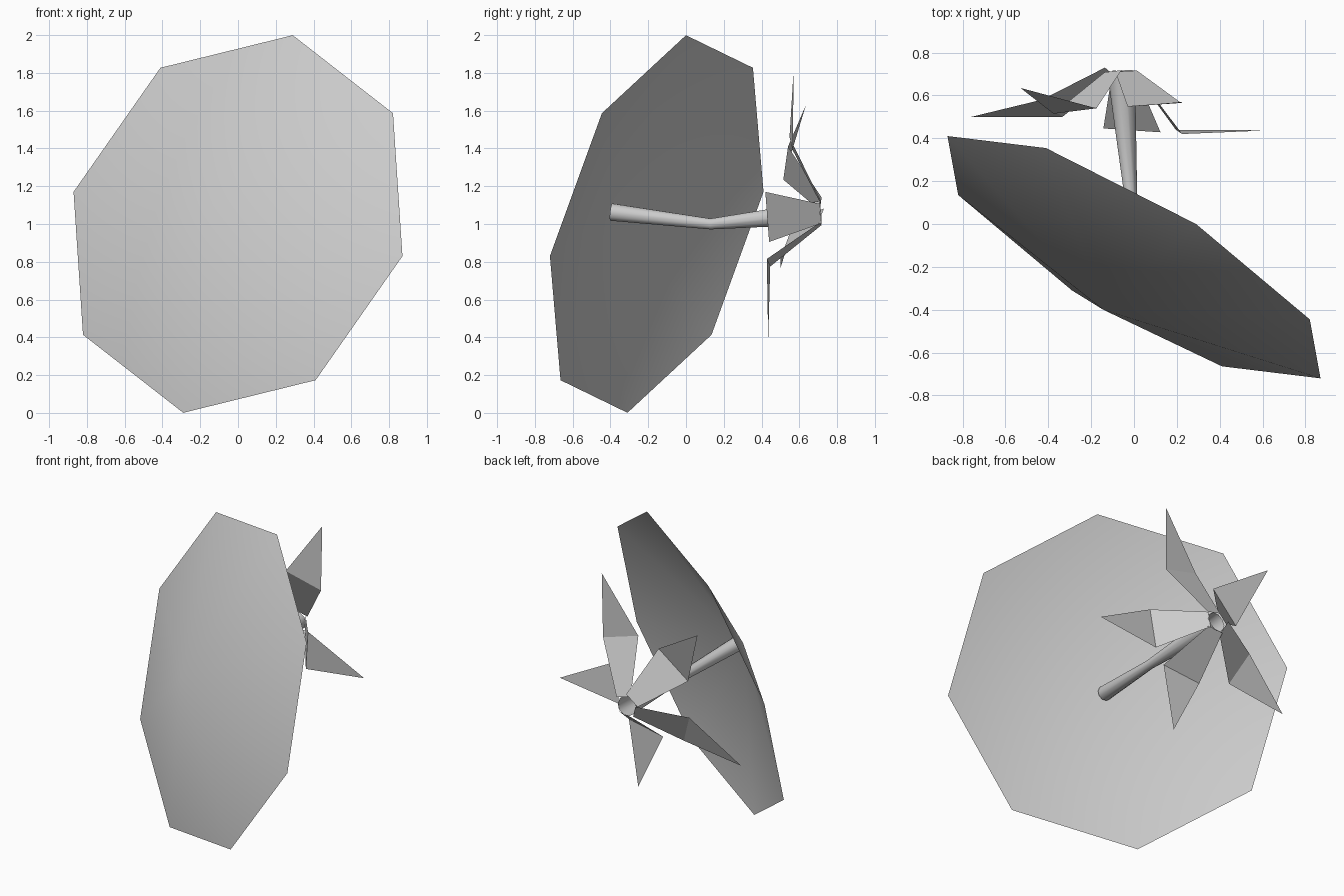
import bpy, bmesh, math
from mathutils import Vector

cube = bpy.data.objects.get("Cube")
if cube:
    bpy.data.objects.remove(cube, do_unlink=True)

grey = bpy.data.materials.new("light_grey")
grey.use_nodes = True
grey.diffuse_color = (0.6, 0.6, 0.6, 1)
grey.node_tree.nodes["Principled BSDF"].inputs["Base Color"].default_value = (0.6, 0.6, 0.6, 1)


def add_object(name, bm, smooth):
    bmesh.ops.recalc_face_normals(bm, faces=bm.faces)
    for f in bm.faces:
        f.smooth = smooth
    mesh = bpy.data.meshes.new(name)
    bm.to_mesh(mesh)
    bm.free()
    mesh.materials.append(grey)
    obj = bpy.data.objects.new(name, mesh)
    bpy.context.scene.collection.objects.link(obj)
    return obj


def ring(bm, center, u, v, radius, sides):
    return [bm.verts.new(center + radius * (math.cos(a) * u + math.sin(a) * v))
            for a in (math.tau * i / sides for i in range(sides))]


# Dish: shallow eight-sided cone, open towards the back
bm = bmesh.new()
center = Vector((0, -0.155, 1))
u = Vector((0.29, 0.155, 1)).normalized()
v = Vector((0.87, -0.565, -0.17)).normalized()
axis = u.cross(v).normalized()
rim = ring(bm, center, u, v, 1.052, 8)
apex = bm.verts.new(center - axis * 0.295)
for i in range(8):
    bm.faces.new((rim[i], rim[(i + 1) % 8], apex))
add_object("dish", bm, True)

# Stem: bent tube, thinnest at the knee
bm = bmesh.new()
path = [((-0.10, -0.395, 1.063), 0.048), ((-0.015, 0.13, 1.0), 0.03),
        ((-0.06, 0.71, 1.06), 0.065)]
points = [Vector(p) for p, r in path]
rings = []
for i, (p, r) in enumerate(path):
    direction = points[min(i + 1, 2)] - points[max(i - 1, 0)]
    side = direction.cross(Vector((0, 0, 1))).normalized()
    up = side.cross(direction).normalized()
    rings.append(ring(bm, points[i], side, up, r, 10))
for a, b in zip(rings, rings[1:]):
    for i in range(10):
        j = (i + 1) % 10
        bm.faces.new((a[i], a[j], b[j], b[i]))
add_object("stem", bm, True)

# Leaves: an inner panel widening from the hub, then a pointed tip
hub = Vector((-0.06, 0.713, 1.06))
leaves = {
    "upper_leaf": ((0.22, 0.565, 1.39), (-0.03, 0.548, 1.46), (0.226, 0.57, 1.82)),
    "upper_right_leaf": ((-0.175, 0.54, 1.41), (-0.376, 0.515, 1.235), (-0.53, 0.635, 1.63)),
    "lower_right_leaf": ((-0.43, 0.58, 1.03), (-0.334, 0.50, 0.82), (-0.76, 0.50, 0.765)),
    "lower_leaf": ((-0.143, 0.446, 0.775), (0.124, 0.428, 0.815), (0.05, 0.435, 0.385)),
    "left_leaf": ((0.195, 0.44, 0.905), (0.225, 0.42, 1.17), (0.63, 0.437, 0.96)),
}
for name, corners in leaves.items():
    first, second, tip = (Vector(c) for c in corners)
    outward = (first + second) / 2 - hub
    outward.y = 0
    root = hub + outward.normalized() * 0.06
    half = (second - first).normalized() * 0.052
    bm = bmesh.new()
    a, b, c, d, t = (bm.verts.new(p) for p in (root - half, root + half, second, first, tip))
    bm.faces.new((a, b, c, d))
    bm.faces.new((d, c, t))
    add_object(name, bm, False)
